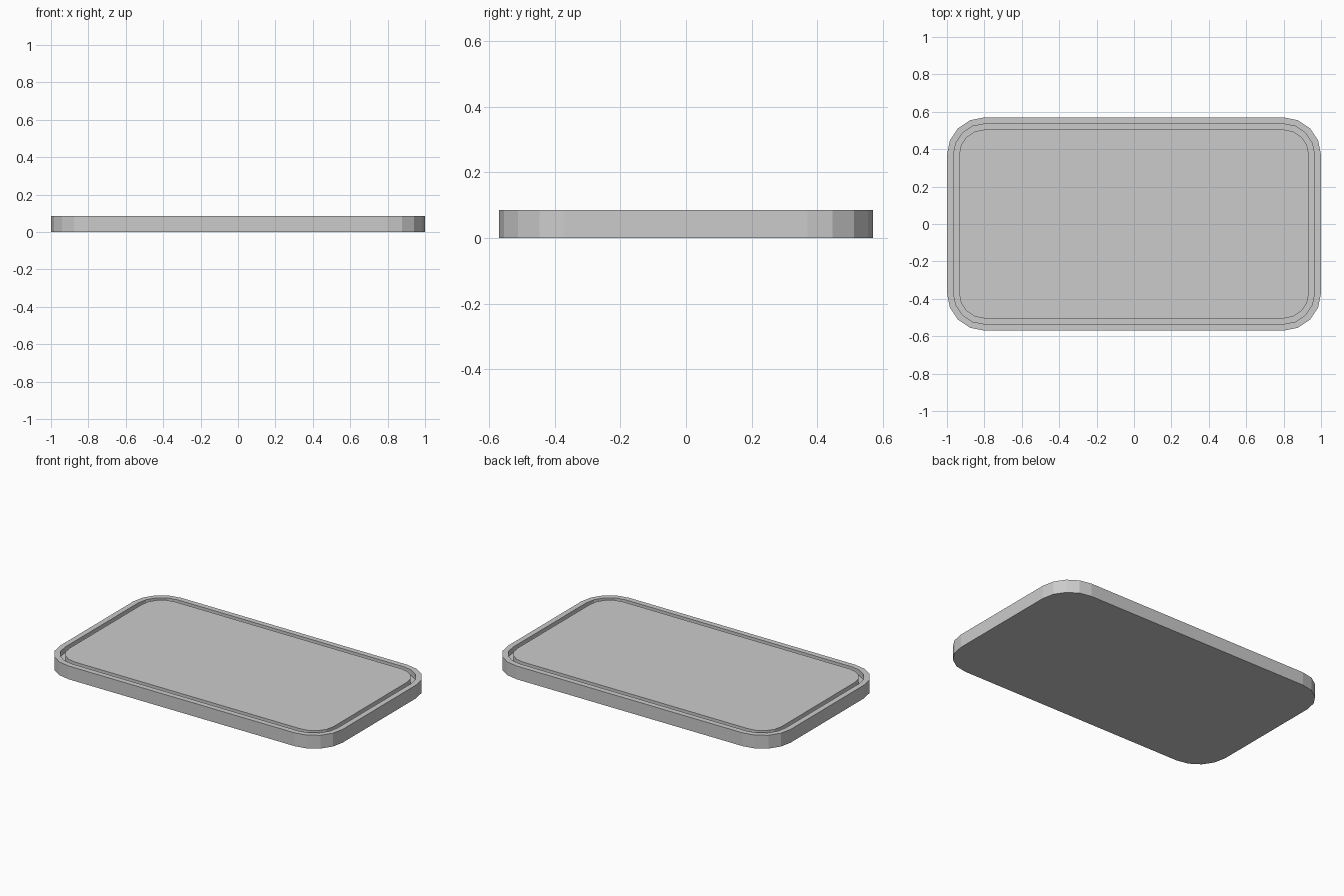
import bpy, bmesh, math

if "Cube" in bpy.data.objects:
    bpy.data.objects.remove(bpy.data.objects["Cube"])

HX, HY, R, SEG = 1.0, 0.57, 0.2, 4   # half sizes, corner radius, corner facets
TOP, FLOOR = 0.085, 0.05             # board top and groove floor heights


def loop(bm, inset, z):
    """Rounded rectangle of vertices, inset from the outer edge."""
    r, verts = R - inset, []
    for i, (sx, sy) in enumerate([(1, 1), (-1, 1), (-1, -1), (1, -1)]):
        for k in range(SEG + 1):
            a = math.pi / 2 * (i + k / SEG)
            verts.append(bm.verts.new((sx * (HX - R) + r * math.cos(a),
                                       sy * (HY - R) + r * math.sin(a), z)))
    return verts


bm = bmesh.new()
# Section from the base, over the rim, through the juice groove, to the panel
section = [(0, 0), (0, TOP), (0.035, TOP), (0.035, FLOOR), (0.065, FLOOR), (0.065, TOP)]
loops = [loop(bm, *p) for p in section]
for a, b in zip(loops, loops[1:]):
    n = len(a)
    for i in range(n):
        j = (i + 1) % n
        bm.faces.new((a[i], a[j], b[j], b[i]))
bm.faces.new(loops[0][::-1])   # underside
bm.faces.new(loops[-1])        # cutting surface
bmesh.ops.recalc_face_normals(bm, faces=bm.faces[:])

mesh = bpy.data.meshes.new("cutting_board")
bm.to_mesh(mesh)
bm.free()
bpy.context.collection.objects.link(bpy.data.objects.new("cutting_board", mesh))
